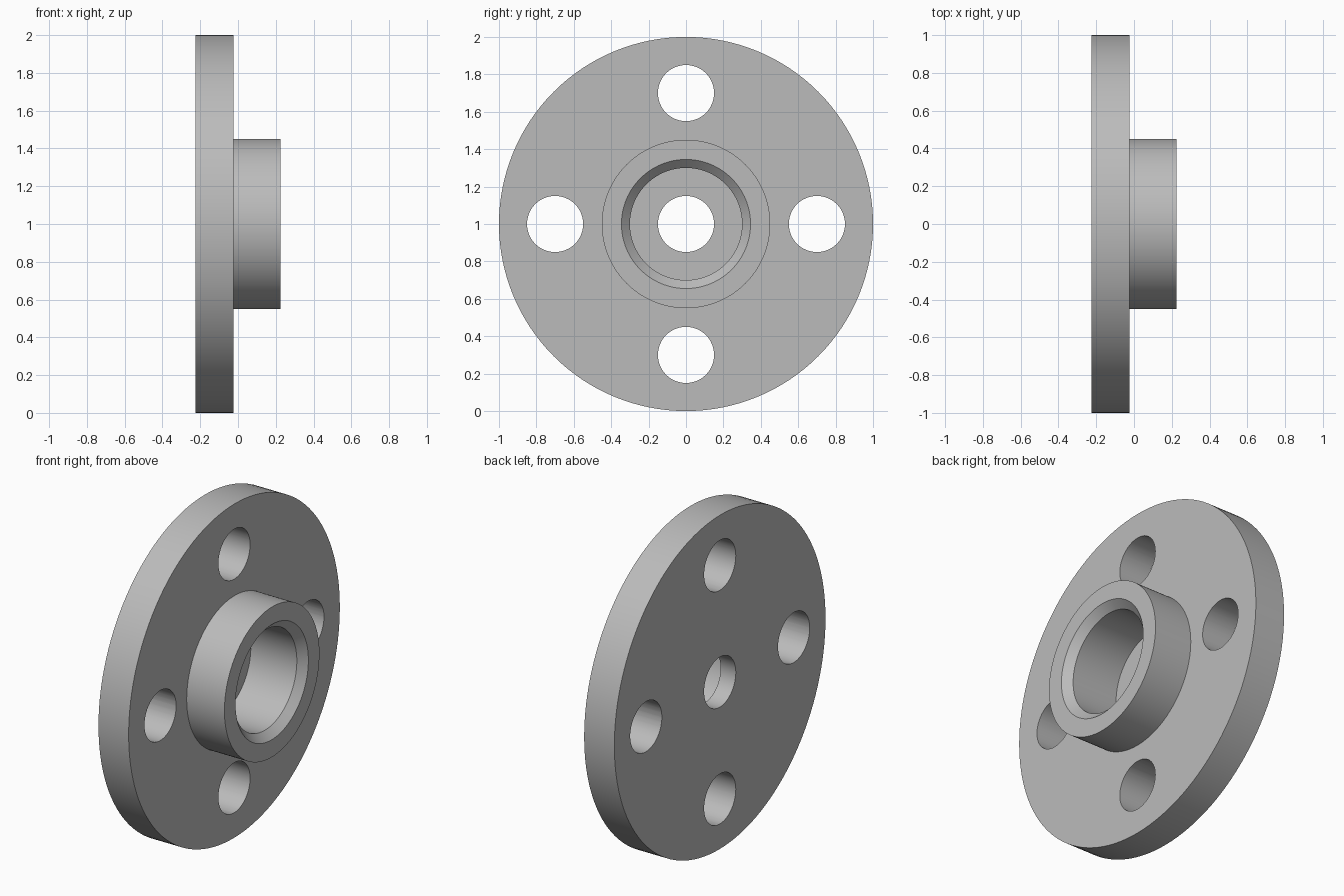
import bpy
import bmesh
from math import pi, cos, sin
from mathutils import Matrix, Vector

if "Cube" in bpy.data.objects:
    bpy.data.objects.remove(bpy.data.objects["Cube"], do_unlink=True)

SEGMENTS = 128
BACK, STEP, FRONT, FLOOR = -0.225, -0.025, 0.225, -0.125
CHAMFER = 0.045
BOLT_CIRCLE, HOLE_RADIUS = 0.7, 0.15

steel = bpy.data.materials.new("grey_steel")
steel.use_nodes = True
colour = (0.5, 0.5, 0.5, 1)
steel.diffuse_color = colour
steel.node_tree.nodes["Principled BSDF"].inputs["Base Color"].default_value = colour


def add_object(name, bm):
    bmesh.ops.recalc_face_normals(bm, faces=bm.faces)
    mesh = bpy.data.meshes.new(name)
    bm.to_mesh(mesh)
    bm.free()
    mesh.materials.append(steel)
    obj = bpy.data.objects.new(name, mesh)
    bpy.context.collection.objects.link(obj)
    obj.location.z = 1
    return obj


# Flange plate, hub, chamfered counterbore and centre hole: one closed lathe profile (x, radius)
profile = [(BACK, HOLE_RADIUS), (BACK, 1), (STEP, 1), (STEP, 0.45), (FRONT, 0.45),
           (FRONT, 0.3 + CHAMFER), (FRONT - CHAMFER, 0.3), (FLOOR, 0.3), (FLOOR, HOLE_RADIUS)]
bm = bmesh.new()
verts = [bm.verts.new((x, 0, r)) for x, r in profile]
edges = [bm.edges.new((v, verts[i - 1])) for i, v in enumerate(verts)]
bmesh.ops.spin(bm, geom=verts + edges, cent=(0, 0, 0), axis=(1, 0, 0),
               angle=2 * pi, steps=SEGMENTS, use_merge=True)
bmesh.ops.remove_doubles(bm, verts=bm.verts, dist=0.0001)
flange = add_object("hub_flange", bm)

# Four bolt holes drilled through the plate
bm = bmesh.new()
for i in range(4):
    a = i * pi / 2
    place = Matrix.Translation(Vector((BACK + 0.1, BOLT_CIRCLE * cos(a), BOLT_CIRCLE * sin(a))))
    bmesh.ops.create_cone(bm, cap_ends=True, segments=64, radius1=HOLE_RADIUS,
                          radius2=HOLE_RADIUS, depth=0.4,
                          matrix=place @ Matrix.Rotation(pi / 2, 4, "Y"))
cutter = add_object("bolt_hole_cutter", bm)
cutter.hide_render = True

drill = flange.modifiers.new("bolt_holes", "BOOLEAN")
drill.operation = "DIFFERENCE"
drill.solver = "EXACT"
drill.object = cutter

bpy.ops.object.select_all(action="DESELECT")
flange.select_set(True)
bpy.context.view_layer.objects.active = flange
bpy.ops.object.modifier_apply(modifier=drill.name)
bpy.data.objects.remove(cutter, do_unlink=True)
bpy.ops.object.shade_smooth_by_angle(angle=pi / 6)
